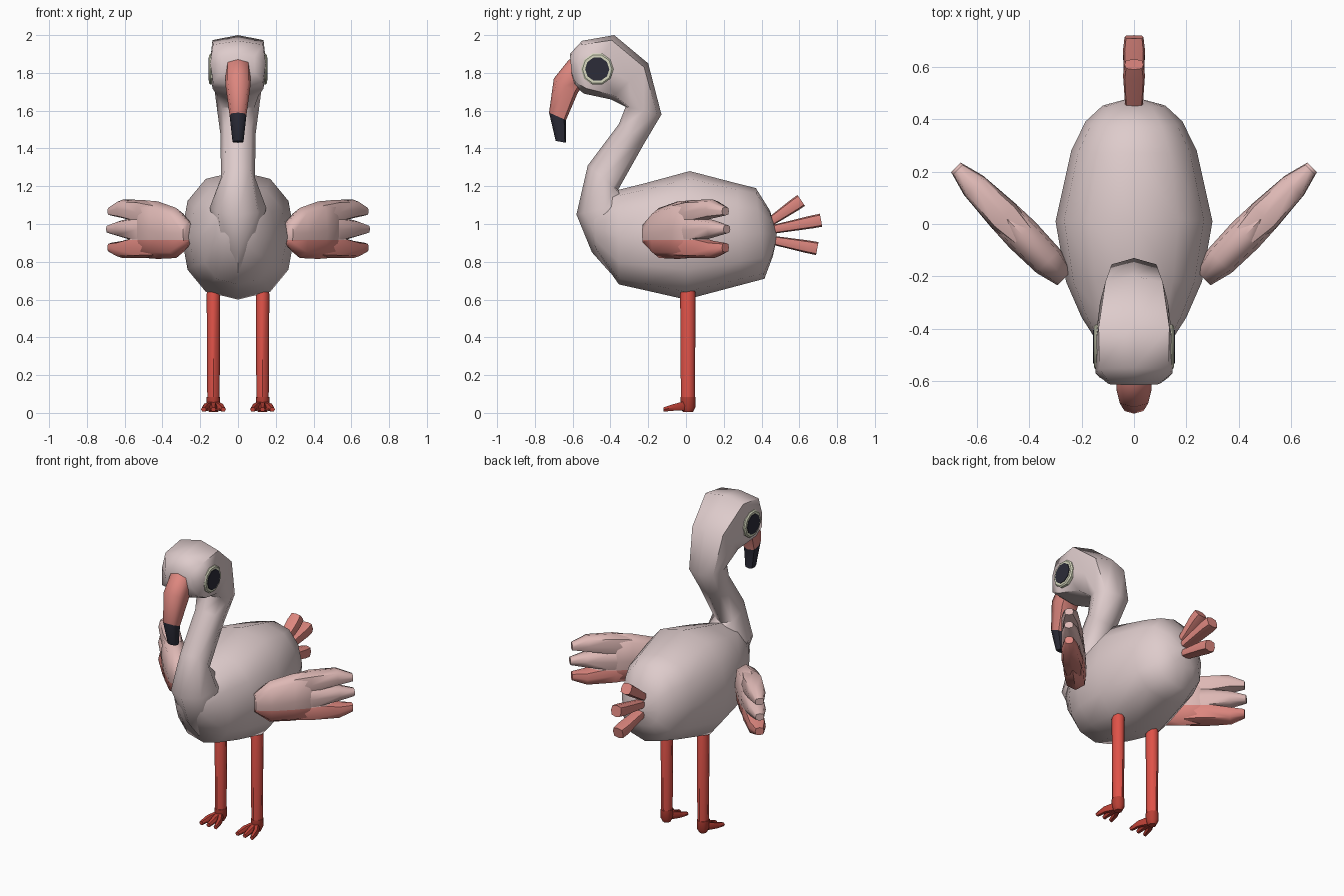
import bpy, bmesh
from math import sin, cos, pi, radians
from mathutils import Vector as V

if "Cube" in bpy.data.objects:
    bpy.data.objects.remove(bpy.data.objects["Cube"])


def material(name, r, g, b):
    m = bpy.data.materials.new(name)
    m.use_nodes = True
    m.diffuse_color = (r, g, b, 1)
    node = next(n for n in m.node_tree.nodes if n.type == 'BSDF_PRINCIPLED')
    node.inputs["Base Color"].default_value = (r, g, b, 1)
    return m


PALE = material("pale pink", .73, .60, .60)
WING = material("soft pink", .73, .48, .46)
SALMON = material("salmon", .72, .24, .21)
RED = material("leg red", .74, .085, .065)
DEEP = material("foot red", .48, .05, .035)
DARK = material("near black", .025, .025, .04)
CREAM = material("eye cream", .68, .69, .52)


def power(v, p):
    return (1 if v >= 0 else -1) * abs(v) ** p if abs(v) > 1e-6 else 0


def loft(bm, stations, sides=8, slots=None):
    """Skin rings; each station is (centre, half height, half width, squareness)."""
    rings = []
    for c, u, v, p in stations:
        angles = [2 * pi * i / sides for i in range(sides)]
        rings.append([bm.verts.new(c + u * power(sin(a), p) + v * power(cos(a), p * p))
                      for a in angles])
    for k, (a, b) in enumerate(zip(rings, rings[1:])):
        for i in range(sides):
            j = (i + 1) % sides
            f = bm.faces.new((a[i], a[j], b[j], b[i]))
            f.material_index = slots[k] if slots else 0
    bm.faces.new(rings[0])
    bm.faces.new(rings[-1]).material_index = slots[-1] if slots else 0


def profile(rows):
    """Stations in the middle plane: lower y, z, upper y, z, half width, squareness."""
    out = []
    for y1, z1, y2, z2, w, p in rows:
        lo, hi = V((0, y1, z1)), V((0, y2, z2))
        out.append(((lo + hi) / 2, (hi - lo) / 2, V((w, 0, 0)), p))
    return out


def finish(bm, name, mats, angle=50):
    bmesh.ops.recalc_face_normals(bm, faces=bm.faces)
    me = bpy.data.meshes.new(name)
    bm.to_mesh(me)
    bm.free()
    for m in mats:
        me.materials.append(m)
    ob = bpy.data.objects.new(name, me)
    bpy.context.collection.objects.link(ob)
    bpy.ops.object.select_all(action='DESELECT')
    ob.select_set(True)
    bpy.context.view_layer.objects.active = ob
    bpy.ops.object.shade_smooth_by_angle(angle=radians(angle))


# Body
bm = bmesh.new()
loft(bm, profile([
    (-.52, .97, -.52, 1.05, .04, 1),
    (-.475, .85, -.49, 1.13, .12, .9),
    (-.355, .68, -.36, 1.18, .20, .9),
    (-.22, .65, -.22, 1.215, .26, .9),
    (0, .60, .02, 1.28, .30, .9),
    (.29, .677, .27, 1.215, .24, .9),
    (.415, .71, .37, 1.19, .185, .9),
    (.46, .83, .445, 1.07, .12, .9),
    (.48, .92, .48, .95, .02, 1)]), 12)
finish(bm, "body", [PALE], 60)

# Neck flaring over the breast and running into the squarish head
bm = bmesh.new()
loft(bm, profile([
    (-.40, .74, -.2, .90, .06, 1),
    (-.498, .85, -.2, 1.0, .115, 1),
    (-.58, 1.05, -.27, 1.12, .15, 1),
    (-.52, 1.31, -.36, 1.18, .09, .95),
    (-.355, 1.53, -.225, 1.42, .093, .9),
    (-.32, 1.62, -.13, 1.58, .11, .85),
    (-.40, 1.66, -.20, 1.85, .13, .7),
    (-.54, 1.69, -.38, 2.0, .15, .55),
    (-.59, 1.73, -.55, 1.97, .147, .55),
    (-.605, 1.79, -.615, 1.90, .10, .6)]), 8)
finish(bm, "neck_and_head", [PALE], 60)

# Beak with a dark tip
bm = bmesh.new()
loft(bm, profile([
    (-.50, 1.78, -.56, 1.88, .05, .8),
    (-.54, 1.75, -.62, 1.87, .066, .75),
    (-.575, 1.69, -.70, 1.77, .066, .75),
    (-.635, 1.55, -.725, 1.59, .044, .75),
    (-.635, 1.43, -.69, 1.44, .029, .75)]), 8, [0, 0, 0, 1])
finish(bm, "beak", [SALMON, DARK], 60)

# Tail feathers: root y, z and tip y, z
bm = bmesh.new()
for y1, z1, y2, z2 in ((.40, .98, .61, 1.125), (.40, .96, .715, 1.02), (.40, .925, .695, .87)):
    a, b = V((0, y1, z1)), V((0, y2, z2))
    along = (b - a).normalized()
    up = along.cross(V((-1, 0, 0)))
    x = V((1, 0, 0))
    loft(bm, [(a, up * .02, x * .03, .7),
              (b - along * .05, up * .034, x * .042, .7),
              (b, up * .035, x * .036, .7)], 8)
finish(bm, "tail_feathers", [SALMON])

for side, s in (("left", 1), ("right", -1)):
    # Wing: palm and three feather fingers, lower edge salmon
    bm = bmesh.new()
    root, along, out = V((s * .285, -.185, 0)), V((s * .7, .71, 0)), V((s * .71, -.7, 0))
    for part in (
            ((-.03, .89, 1.01, .04), (.06, .82, 1.085, .064),
             (.2, .815, 1.12, .07), (.29, .82, 1.125, .066), (.36, .87, 1.07, .02)),
            ((.2, .825, .93, .05), (.3, .82, .945, .064), (.47, .82, .91, .052), (.555, .85, .9, .026)),
            ((.2, .9, 1.03, .05), (.3, .895, 1.045, .066), (.47, .93, 1.02, .052), (.565, .95, .995, .026)),
            ((.2, 1.0, 1.11, .05), (.3, 1.0, 1.127, .064), (.46, 1.03, 1.13, .052), (.555, 1.045, 1.09, .026))):
        loft(bm, [(root + along * d + V((0, 0, (lo + hi) / 2)),
                   V((0, 0, (hi - lo) / 2)), out * t, .75) for d, lo, hi, t in part], 8)
    bmesh.ops.bisect_plane(bm, geom=bm.verts[:] + bm.edges[:] + bm.faces[:],
                           plane_co=(0, 0, .915), plane_no=(0, 0, 1))
    for f in bm.faces:
        f.material_index = int(f.calc_center_median().z < .915)
    finish(bm, side + "_wing", [WING, SALMON], 60)

    # Eye: pale rim and a dark pupil plate
    x, y, z = V((1, 0, 0)), V((0, 1, 0)), V((0, 0, 1))
    centre = V((0, -.47, 1.82))
    for name, mat, rows in (
            ("eye_rim", CREAM, ((.11, .086), (.146, .086), (.153, .078))),
            ("pupil", DARK, ((.151, .064), (.157, .064)))):
        bm = bmesh.new()
        loft(bm, [(centre + x * s * d, z * r, y * r, 1) for d, r in rows], 10)
        finish(bm, side + "_" + name, [mat], 30)

    # Leg
    foot = V((s * .13, .01, 0))
    bm = bmesh.new()
    loft(bm, [(foot + z * h, y * r, x * r * .88, 1)
              for h, r in ((.07, .037), (.63, .041), (.68, .03))], 8)
    finish(bm, side + "_leg", [RED])

    # Foot: ankle and three toes
    bm = bmesh.new()
    loft(bm, [(foot + z * h, y * r, x * r * .9, 1)
              for h, r in ((.004, .026), (.03, .04), (.085, .04))], 8)
    for dx in (-.052, 0, .052):
        loft(bm, [(foot + V((0, 0, .04)), z * .03, x * .022, 1),
                  (foot + V((dx * .75, -.07, .03)), z * .021, x * .021, 1),
                  (foot + V((dx, -.128, .018)), z * .013, x * .014, 1)], 6)
    finish(bm, side + "_foot", [DEEP])
